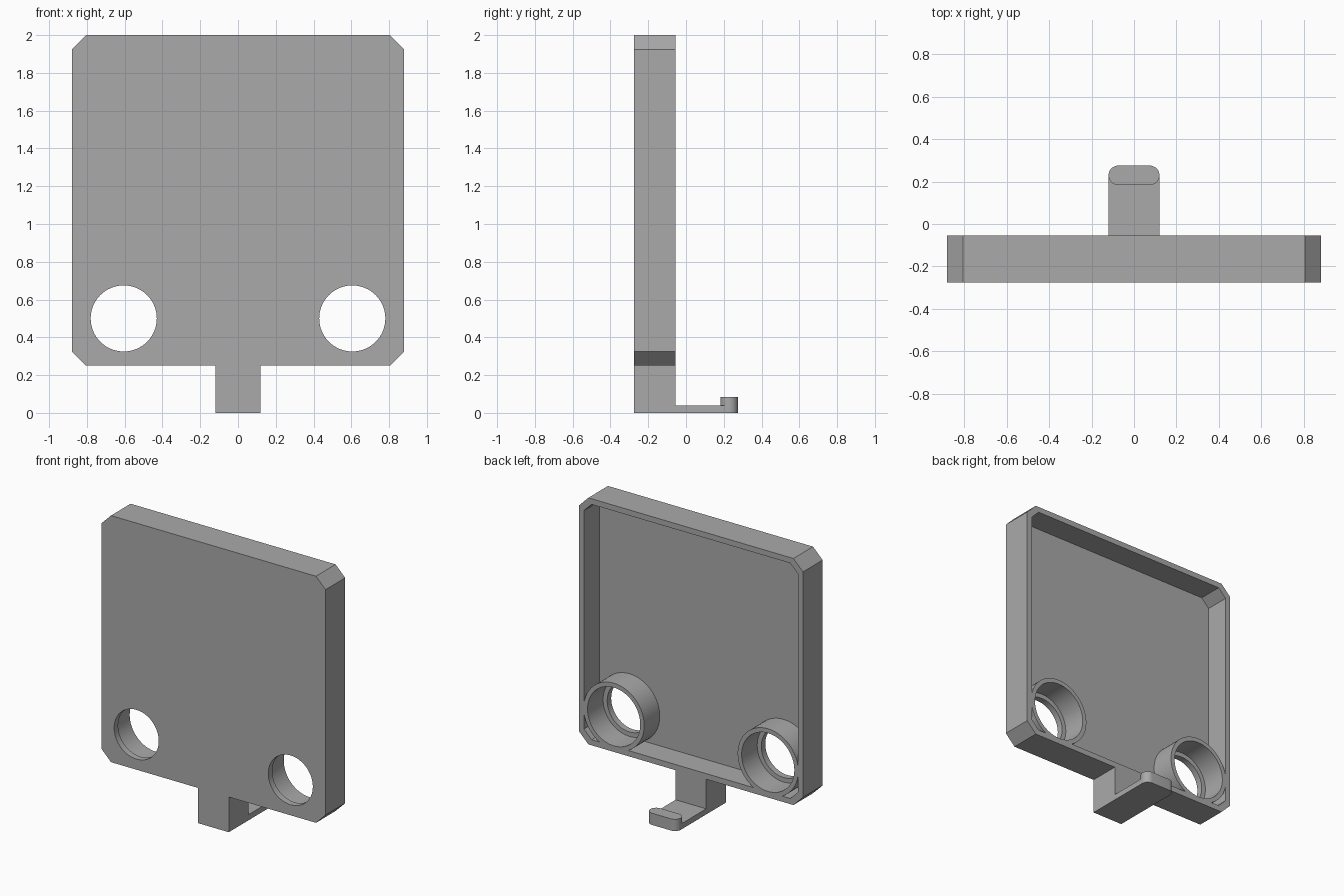
import bpy, bmesh, math

if "Cube" in bpy.data.objects:
    bpy.data.objects.remove(bpy.data.objects["Cube"])

grey = bpy.data.materials.new("plain grey")
grey.diffuse_color = (0.40, 0.40, 0.40, 1)
grey.use_nodes = True
grey.node_tree.nodes["Principled BSDF"].inputs["Base Color"].default_value = grey.diffuse_color

Y0, Y1 = -0.275, -0.055      # front and back of the tray
FLOOR = 0.045                # thickness of the front panel
WALL = 0.04


def prism(name, pts, axis, a, b):
    """Extrude a 2D outline along y (points are x, z) or z (points are x, y)."""
    bm = bmesh.new()
    place = (lambda p: (p[0], a, p[1])) if axis == 'Y' else (lambda p: (p[0], p[1], a))
    face = bm.faces.new([bm.verts.new(place(p)) for p in pts])
    ext = bmesh.ops.extrude_face_region(bm, geom=[face])
    move = (0, b - a, 0) if axis == 'Y' else (0, 0, b - a)
    bmesh.ops.translate(bm, vec=move, verts=[v for v in ext['geom'] if isinstance(v, bmesh.types.BMVert)])
    bmesh.ops.recalc_face_normals(bm, faces=bm.faces)
    me = bpy.data.meshes.new(name)
    bm.to_mesh(me)
    bm.free()
    me.materials.append(grey)
    ob = bpy.data.objects.new(name, me)
    bpy.context.collection.objects.link(ob)
    return ob


def octagon(x, z0, z1, c):
    return [(-x + c, z0), (x - c, z0), (x, z0 + c), (x, z1 - c),
            (x - c, z1), (-x + c, z1), (-x, z1 - c), (-x, z0 + c)]


def circle(cx, cz, r, n=64):
    return [(cx + r * math.cos(2 * math.pi * i / n), cz + r * math.sin(2 * math.pi * i / n)) for i in range(n)]


def rect(x, a, b):
    return [(-x, a), (x, a), (x, b), (-x, b)]


def combine(ob, other, op):
    m = ob.modifiers.new(op.lower(), 'BOOLEAN')
    m.operation, m.solver, m.object = op, 'EXACT', other
    bpy.context.view_layer.objects.active = ob
    bpy.ops.object.modifier_apply(modifier=m.name)
    bpy.data.objects.remove(other)


# open-backed tray with chamfered corners
tray = prism("tray", octagon(0.88, 0.25, 2.0, 0.075), 'Y', Y0, Y1)
combine(tray, prism("cavity", octagon(0.88 - WALL, 0.25 + WALL, 2.0 - WALL, 0.06), 'Y', Y0 + FLOOR, 0.1), 'DIFFERENCE')

# collars with a stepped bore behind each round opening
for s in (-1, 1):
    cx, cz = s * 0.605, 0.50
    combine(tray, prism("collar", circle(cx, cz, 0.238), 'Y', Y0 + 0.02, Y1), 'UNION')
    combine(tray, prism("bore", circle(cx, cz, 0.207), 'Y', Y0 + FLOOR, 0.1), 'DIFFERENCE')
    combine(tray, prism("opening", circle(cx, cz, 0.175), 'Y', -0.4, 0.1), 'DIFFERENCE')

# foot block, thin shelf and rounded catch at its end
foot = prism("foot_clip", rect(0.12, Y0, Y1), 'Z', 0, 0.25)
combine(foot, prism("shelf", rect(0.12, Y1 - 0.05, 0.23), 'Z', 0, 0.04), 'UNION')
R = 0.046
catch = []
for cx, start in ((0.12 - R, -90), (-0.12 + R, 90)):
    for i in range(17):
        a = math.radians(start + 180 * i / 16)
        catch.append((cx + R * math.cos(a), 0.229 + R * math.sin(a)))
combine(foot, prism("catch", catch, 'Z', 0, 0.083), 'UNION')

for ob in (tray, foot):
    bpy.ops.object.select_all(action='DESELECT')
    ob.select_set(True)
    bpy.context.view_layer.objects.active = ob
    bpy.ops.object.shade_smooth_by_angle(angle=math.radians(30))
